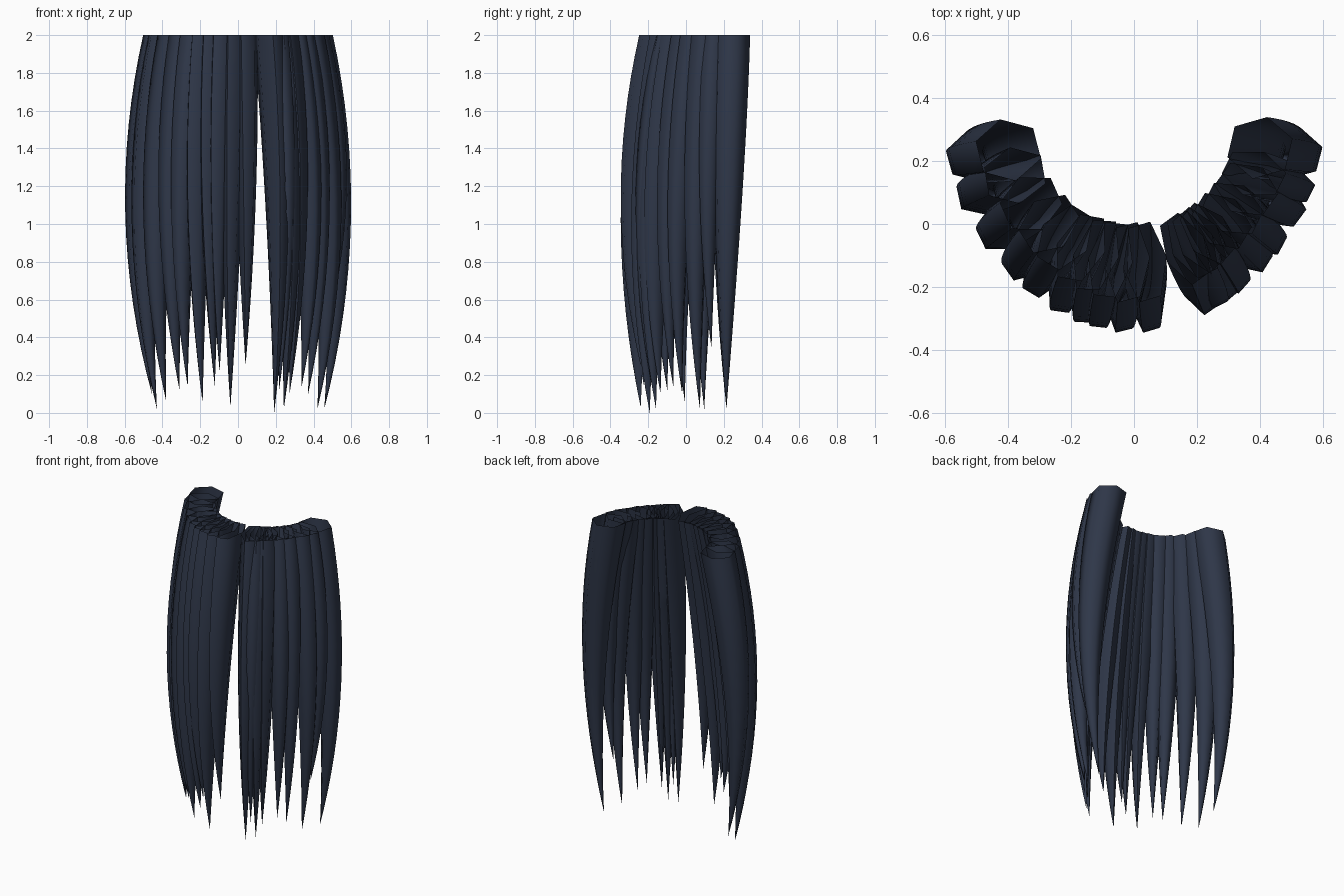
import bpy, bmesh, math, random

if "Cube" in bpy.data.objects:
    bpy.data.objects.remove(bpy.data.objects["Cube"])

random.seed(4)
mat = bpy.data.materials.new("dark navy hair")
mat.diffuse_color = (0.028, 0.038, 0.066, 1)
mat.use_nodes = True
mat.node_tree.nodes["Principled BSDF"].inputs["Base Color"].default_value = mat.diffuse_color

CY = 0.27      # centre of the arc the locks hang from
RINGS = 16
SIDES = 6


def ring(bm, phi, t, z, half_w, power, roll):
    """Hexagonal cross-section of a lock, pointed towards its neighbours."""
    taper = 1 - t ** power
    s, c = math.sin(phi), math.cos(phi)
    diag = math.sin(2 * phi) ** 2      # arc is slightly flattened on the diagonals
    outer = (0.495 + 0.017 * c * c - 0.03 * diag * (1 - 0.7 * t)
             + (0.465 - 0.065 * c * c) * t * (1 - t) - 0.035 * t * s * s)
    depth = (0.108 + 0.03 * c * c - 0.016 * diag) * taper
    r = outer - 0.87 * depth
    verts = []
    for k in range(SIDES):
        a = 2 * math.pi * k / SIDES + roll
        u = math.cos(a) * half_w * taper
        v = math.sin(a) * depth
        verts.append(bm.verts.new(((r + v) * s + u * c, CY - (r + v) * c + u * s, z)))
    return verts, (r * s, CY - r * c, z)


def lock(name, top_deg, tip_deg, tip_z, half_w, power=1.95):
    """One open-topped strand, bulging outward and tapering to a point."""
    bm = bmesh.new()
    prev = None
    roll = math.copysign(0.15, top_deg) if half_w > 0.09 else random.uniform(-0.2, 0.2)
    for i in range(RINGS):
        t = i / RINGS
        phi = math.radians(top_deg + (tip_deg - top_deg) * t)
        cur, _ = ring(bm, phi, t, 2 - (2 - tip_z) * t, half_w, power, roll)
        if prev:
            for k in range(SIDES):
                j = (k + 1) % SIDES
                bm.faces.new((prev[j], prev[k], cur[k], cur[j]))
        prev = cur
    # closing point
    phi = math.radians(tip_deg)
    tip_ring, co = ring(bm, phi, 1.0, tip_z, half_w, power, roll)
    bmesh.ops.delete(bm, geom=tip_ring, context='VERTS')
    tip = bm.verts.new(co)
    for k in range(SIDES):
        bm.faces.new((prev[(k + 1) % SIDES], prev[k], tip))
    bmesh.ops.recalc_face_normals(bm, faces=bm.faces)
    me = bpy.data.meshes.new(name)
    bm.to_mesh(me)
    bm.free()
    ob = bpy.data.objects.new(name, me)
    bpy.context.collection.objects.link(ob)
    me.materials.append(mat)
    bpy.ops.object.select_all(action='DESELECT')
    ob.select_set(True)
    bpy.context.view_layer.objects.active = ob
    bpy.ops.object.shade_smooth_by_angle(angle=math.radians(75))


# top angle, tip angle, tip height, half width (angle 0 = front, positive = right)
left_locks = [
    (5, 4.5, 0.25, 0.07), (-3, -4.5, 0.03, 0.07), (-11, -11, 0.22, 0.07),
    (-18, -14, 0.14, 0.07), (-26, -22, 0.05, 0.075), (-35, -33, 0.14, 0.08),
    (-45, -40, 0.12, 0.085), (-58, -54, 0.06, 0.09), (-73, -68, 0.02, 0.09),
    (-85, -82, 0.10, 0.10, 1.8),
]
right_locks = [
    (25, 22.5, 0.0, 0.07), (29, 26, 0.12, 0.07), (33, 29.5, 0.02, 0.07),
    (38, 34, 0.10, 0.07), (47, 45, 0.14, 0.08), (55, 52, 0.10, 0.08),
    (66, 65, 0.02, 0.085), (74, 73, 0.34, 0.075), (86, 83, 0.02, 0.10, 1.8),
]

for side, locks in (("left", left_locks), ("right", right_locks)):
    for n, spec in enumerate(locks, 1):
        lock(f"{side}_hair_lock_{n}", *spec)
